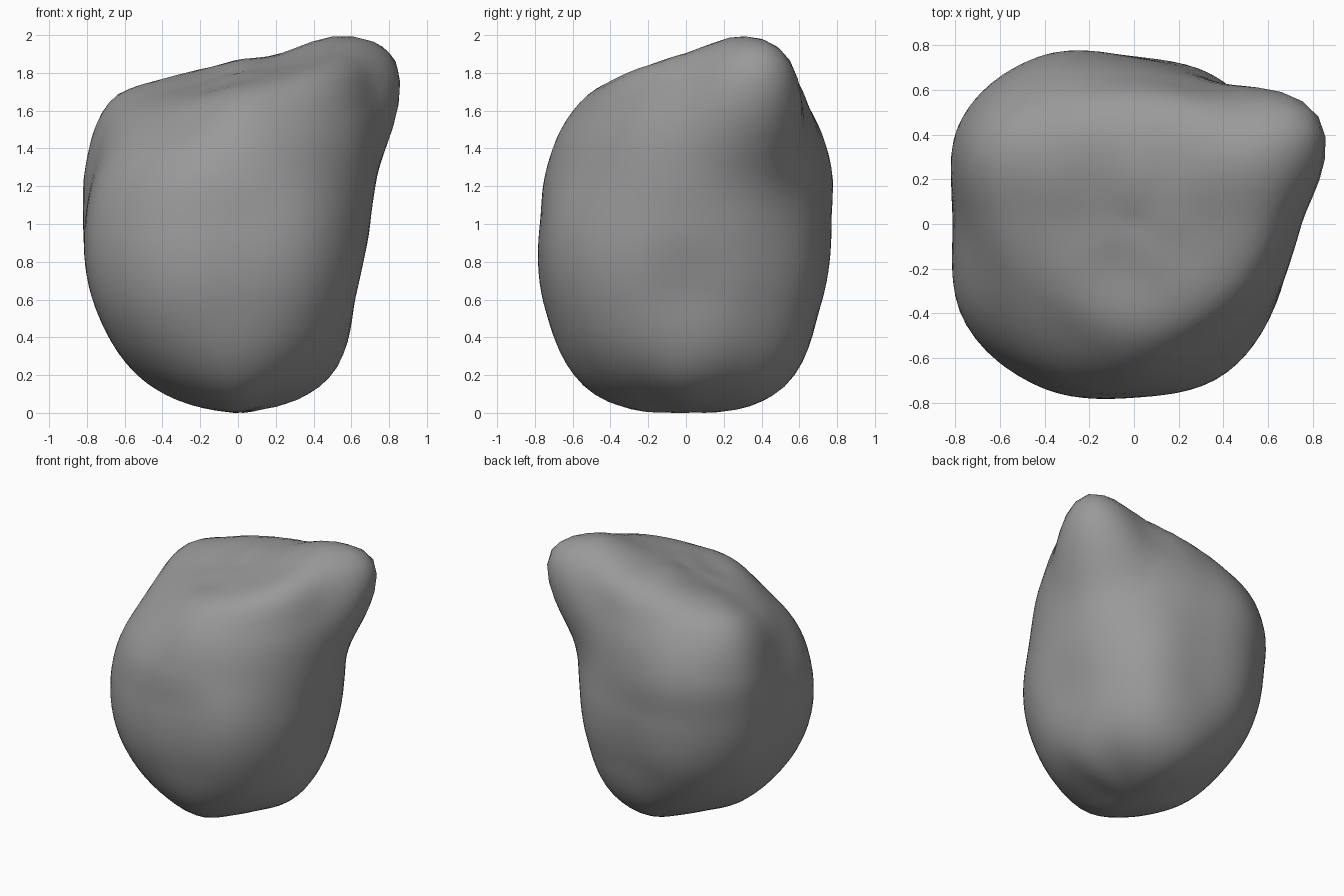
import bpy
import bmesh
from math import asin, atan2, degrees
from mathutils import Vector

cube = bpy.data.objects.get("Cube")
if cube:
    bpy.data.objects.remove(cube, do_unlink=True)

# Sculpting profiles: radius in hundredths every 30 degrees around the boulder,
# anticlockwise from +x, one ring per elevation angle
RINGS = {
    -90: [100] * 12,
    -60: [95, 95, 100, 101, 97, 95, 97, 98, 100, 102, 97, 94],
    -30: [72, 77, 83, 82, 89, 90, 87, 93, 92, 86, 85, 79],
    0: [70, 73, 75, 75, 85, 89, 81, 87, 83, 77, 78, 73],
    20: [78, 84, 78, 79, 91, 95, 82, 84, 82, 79, 77, 76],
    42: [98, 127, 95, 89, 95, 100, 87, 80, 79, 84, 84, 88],
    56: [107, 120, 104, 97, 95, 91, 82, 78, 79, 85, 89, 97],
    73: [90, 93, 92, 91, 86, 81, 77, 76, 76, 79, 83, 86],
    90: [80] * 12,
}
LEVELS = sorted(RINGS)
HEART = Vector((0, 0, 1))


def hermite(a, b, slope_a, slope_b, t):
    """Smooth blend from a to b with given end slopes."""
    s = 1 - t
    return (a * s * s * (1 + 2 * t) + b * t * t * (3 - 2 * t)
            + slope_a * t * s * s - slope_b * t * t * s)


def around(ring, azimuth):
    """Radius on one closed ring."""
    n = len(ring)
    pos = (azimuth % 360) / (360 / n)
    i = int(pos)
    p = [ring[(i + k) % n] for k in (-1, 0, 1, 2)]
    return hermite(p[1], p[2], (p[2] - p[0]) / 2, (p[3] - p[1]) / 2, pos - i)


def radius(direction):
    """Radius of the boulder in any direction from its heart."""
    azimuth = degrees(atan2(direction.y, direction.x))
    elevation = degrees(asin(max(-1, min(1, direction.z))))
    last = len(LEVELS) - 1
    values = [around(RINGS[level], azimuth) for level in LEVELS]
    i = max(k for k in range(last) if LEVELS[k] <= elevation)

    def slope(k):
        lo, hi = max(k - 1, 0), min(k + 1, last)
        return (values[hi] - values[lo]) / (LEVELS[hi] - LEVELS[lo])

    span = LEVELS[i + 1] - LEVELS[i]
    t = (elevation - LEVELS[i]) / span
    return hermite(values[i], values[i + 1], slope(i) * span,
                   slope(i + 1) * span, t) / 100


# Boulder: a sphere pushed out to the profiles, resting on the ground
bm = bmesh.new()
bmesh.ops.create_icosphere(bm, subdivisions=5, radius=1)
for v in bm.verts:
    d = v.co.normalized()
    v.co = HEART + d * radius(d)
for f in bm.faces:
    f.smooth = True
mesh = bpy.data.meshes.new("boulder")
bm.to_mesh(mesh)
bm.free()
boulder = bpy.data.objects.new("boulder", mesh)
bpy.context.collection.objects.link(boulder)

# Plain stone colour
stone = bpy.data.materials.new("grey stone")
stone.use_nodes = True
colour = (0.32, 0.32, 0.32, 1)
stone.diffuse_color = colour
for node in stone.node_tree.nodes:
    if node.type == "BSDF_PRINCIPLED":
        node.inputs["Base Color"].default_value = colour
        node.inputs["Roughness"].default_value = 0.9
mesh.materials.append(stone)
